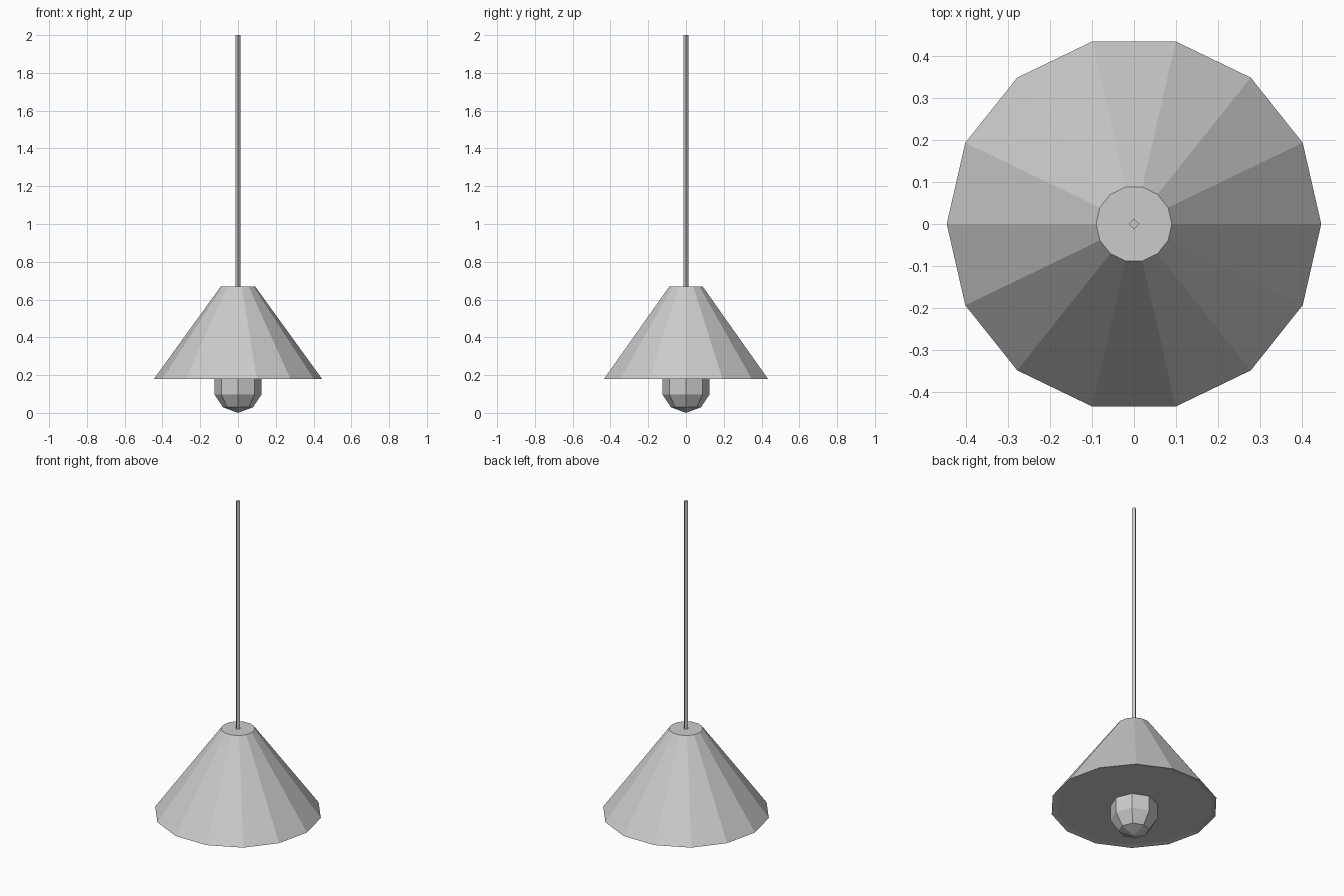
import bpy, bmesh, math

if "Cube" in bpy.data.objects:
    bpy.data.objects.remove(bpy.data.objects["Cube"])

# One plain grey for the whole lamp
grey = bpy.data.materials.new("light grey")
grey.diffuse_color = (0.6, 0.6, 0.6, 1)
grey.use_nodes = True
grey.node_tree.nodes["Principled BSDF"].inputs["Base Color"].default_value = grey.diffuse_color


def lathe(name, profile, sides):
    """Spin (radius, z) points round z; radius 0 at an end closes in a fan,
    any other open end gets a flat cap."""
    bm = bmesh.new()
    rings = []
    for r, z in profile:
        if r == 0:
            rings.append([bm.verts.new((0, 0, z))] * sides)
        else:
            rings.append([bm.verts.new((r * math.cos(2 * math.pi * k / sides),
                                        r * math.sin(2 * math.pi * k / sides), z))
                          for k in range(sides)])
    for a, b in zip(rings, rings[1:]):
        for k in range(sides):
            n = (k + 1) % sides
            bm.faces.new(list(dict.fromkeys((a[k], a[n], b[n], b[k]))))
    for ring in (rings[0], rings[-1]):
        if ring[0] != ring[1]:
            bm.faces.new(ring)
    bmesh.ops.recalc_face_normals(bm, faces=bm.faces[:])
    mesh = bpy.data.meshes.new(name)
    bm.to_mesh(mesh)
    bm.free()
    mesh.materials.append(grey)
    obj = bpy.data.objects.new(name, mesh)
    bpy.context.collection.objects.link(obj)
    return obj


# Conical shade with a narrow rim around a barely recessed underside
lathe("lamp_shade", [(0.42, 0.185), (0.445, 0.18), (0.09, 0.67)], 14)

# Faceted bulb hanging below the shade
lathe("bulb", [(0, 0), (0.08, 0.03), (0.125, 0.098), (0.125, 0.22)], 8)

# Thin square hanging rod
lathe("hanging_rod", [(0.013, 0.66), (0.013, 2.0)], 4)
